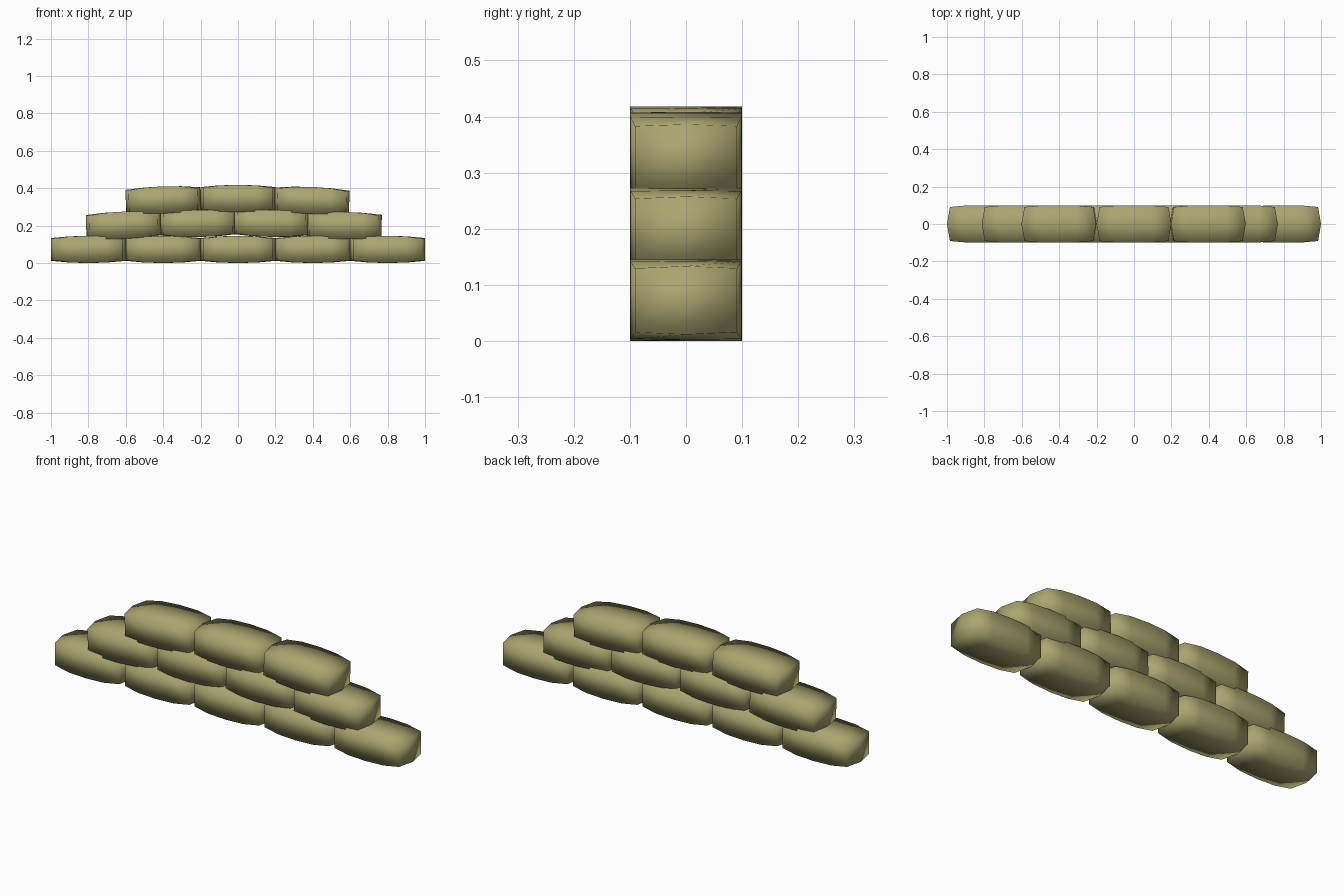
import bpy, bmesh, math

if "Cube" in bpy.data.objects:
    bpy.data.objects.remove(bpy.data.objects["Cube"])

olive = bpy.data.materials.new("olive_canvas")
olive.diffuse_color = (0.40, 0.375, 0.16, 1)
olive.use_nodes = True
olive.node_tree.nodes["Principled BSDF"].inputs["Base Color"].default_value = olive.diffuse_color

# Stations along a bag: x at centre line, x at sides, half depth,
# half height at centre line, half height at sides
STATIONS = [(-0.2, -0.184, 0.091, 0.061, 0.057),
            (-0.1, -0.1, 0.0985, 0.070, 0.069),
            (0.0, 0.0, 0.1, 0.0725, 0.0725),
            (0.1, 0.1, 0.0985, 0.070, 0.069),
            (0.2, 0.184, 0.091, 0.061, 0.057)]


def sandbag(name, x, z, tilt):
    """One stuffed bag: six-point rings along x, capped and smooth shaded."""
    bm = bmesh.new()
    rings = []
    for xc, xs, hy, hc, hs in STATIONS:
        ring = [(xs, -hy, -hs), (xc, 0, -hc), (xs, hy, -hs),
                (xs, hy, hs), (xc, 0, hc), (xs, -hy, hs)]
        rings.append([bm.verts.new(p) for p in ring])
    for a, b in zip(rings, rings[1:]):
        for i in range(6):
            j = (i + 1) % 6
            bm.faces.new((a[i], b[i], b[j], a[j]))
    for r in (rings[0], rings[-1]):
        bm.faces.new((r[0], r[1], r[4], r[5]))
        bm.faces.new((r[1], r[2], r[3], r[4]))
    bmesh.ops.recalc_face_normals(bm, faces=bm.faces)
    for f in bm.faces:
        f.smooth = True
    mesh = bpy.data.meshes.new(name)
    bm.to_mesh(mesh)
    bm.free()
    mesh.materials.append(olive)
    ob = bpy.data.objects.new(name, mesh)
    ob.location = (x, 0, z)
    ob.rotation_euler = (0, math.radians(tilt), 0)
    bpy.context.collection.objects.link(ob)


# Rows of (x centre, z centre, tilt in degrees)
ROWS = {
    "bottom": [(-0.8, 0.0725, 0), (-0.4, 0.0725, 0), (0, 0.0725, 0),
               (0.4, 0.0725, 0), (0.8, 0.0725, 0)],
    "middle": [(-0.612, 0.202, -2), (-0.215, 0.211, -1),
               (0.178, 0.212, 1), (0.568, 0.2, 1)],
    "top": [(-0.4, 0.337, -2), (0, 0.345, 0), (0.395, 0.334, 2.5)],
}
for row, bags in ROWS.items():
    for n, (x, z, tilt) in enumerate(bags, 1):
        sandbag(f"{row}_sandbag_{n}", x, z, tilt)
